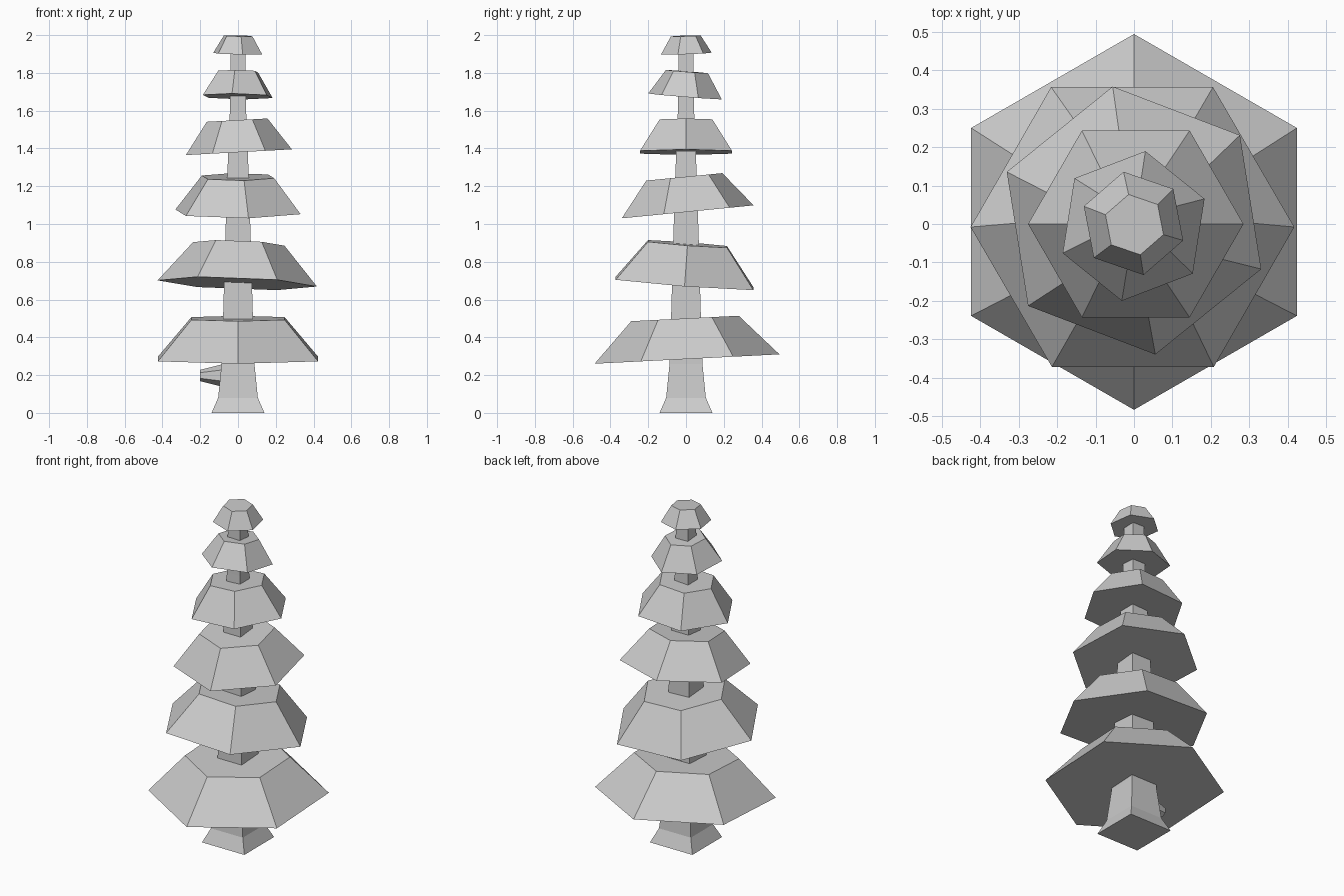
import bpy
from math import cos, sin, radians, pi
from mathutils import Vector, Matrix

if "Cube" in bpy.data.objects:
    bpy.data.objects.remove(bpy.data.objects["Cube"])


def loft(name, rings, sides, angle, matrix=Matrix()):
    """Closed flat-faced solid through (height, radius) rings of a regular polygon."""
    verts, faces = [], []
    for z, r in rings:
        for i in range(sides):
            a = radians(angle) + 2 * pi * i / sides
            verts.append(matrix @ Vector((r * cos(a), r * sin(a), z)))
    for k in range(len(rings) - 1):
        for i in range(sides):
            j = (i + 1) % sides
            faces.append((k * sides + i, k * sides + j,
                          (k + 1) * sides + j, (k + 1) * sides + i))
    faces.append(tuple(reversed(range(sides))))
    faces.append(tuple(range(len(verts) - sides, len(verts))))
    mesh = bpy.data.meshes.new(name)
    mesh.from_pydata(verts, [], faces)
    obj = bpy.data.objects.new(name, mesh)
    bpy.context.collection.objects.link(obj)
    return obj


# Square tapering trunk with flared foot (half widths)
trunk = [(0, .14), (.08, .105), (.26, .087), (.5, .079), (.9, .068),
         (1.25, .057), (1.6, .043), (1.95, .038)]
loft("trunk", [(z, w * 2 ** .5) for z, w in trunk], 4, 45)

# Short broken branch on the left of the trunk
stub = Matrix.Translation((-.06, 0, .198)) @ Matrix.Rotation(-pi / 2, 4, 'Y')
loft("branch_stub", [(0, .065), (.14, .03)], 6, 0, stub)

# Foliage tiers: bottom z, top z, bottom radius, top radius, turn, tilt x, tilt y
tiers = [
    (.285, .50, .49, .285, 30, 2.9, 0),
    (.685, .895, .422, .242, 0, -4.3, 2.2),
    (1.064, 1.25, .355, .205, 39, 5.6, 0),
    (1.38, 1.55, .281, .161, 0, 0, -3.1),
    (1.675, 1.807, .198, .113, 21, -4.5, .9),
    (1.902, 1.996, .137, .08, 41, 2, 1.5),
]
for n, (z0, z1, r0, r1, turn, tx, ty) in enumerate(tiers, 1):
    h = (z1 - z0) / 2
    m = (Matrix.Translation((0, 0, (z0 + z1) / 2))
         @ Matrix.Rotation(radians(ty), 4, 'Y')
         @ Matrix.Rotation(radians(tx), 4, 'X'))
    loft(f"foliage_tier_{n}", [(-h, r0), (h, r1)], 6, turn, m)
